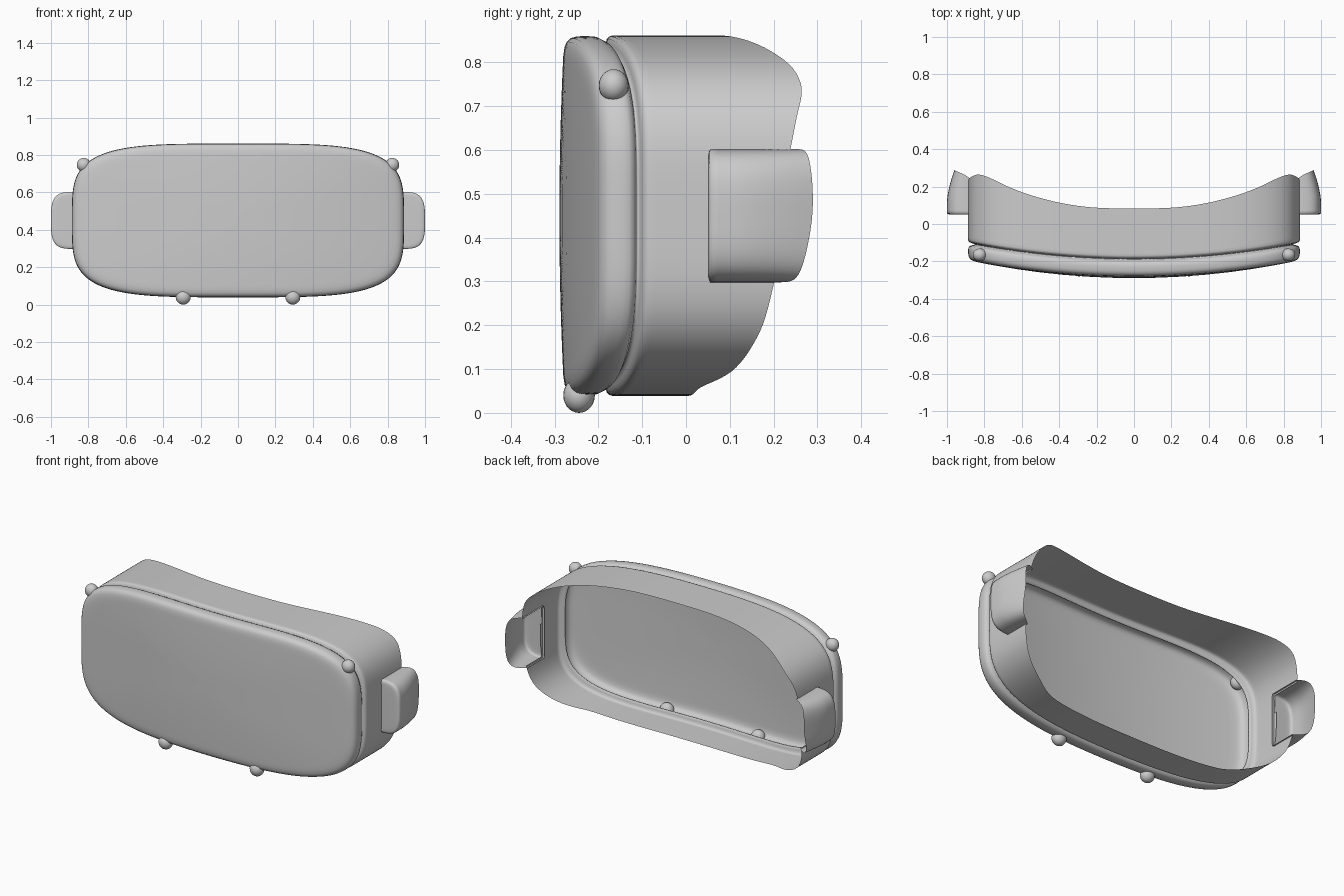
import bpy, bmesh, math

if "Cube" in bpy.data.objects:
    bpy.data.objects.remove(bpy.data.objects["Cube"])

A, B, ZC, SEG = 0.888, 0.411, 0.45, 224


def loft(name, rows, closed, cap=False):
    bm = bmesh.new()
    rings = [[bm.verts.new(p) for p in r] for r in rows]
    n = len(rings[0])
    for r0, r1 in zip(rings, rings[1:]):
        for i in range(n if closed else n - 1):
            j = (i + 1) % n
            bm.faces.new((r0[i], r0[j], r1[j], r1[i]))
    if cap:
        bm.faces.new(rings[-1])
    bmesh.ops.recalc_face_normals(bm, faces=bm.faces)
    return finish(name, bm)


def finish(name, bm):
    me = bpy.data.meshes.new(name)
    bm.to_mesh(me)
    bm.free()
    for p in me.polygons:
        p.use_smooth = True
    ob = bpy.data.objects.new(name, me)
    bpy.context.collection.objects.link(ob)
    return ob


def outline(th, inset=0.0, f=1.0):
    c, s = math.cos(th), math.sin(th)
    r = (c ** 4 + s ** 4) ** -0.25 * f
    return (A - inset) * c * r, (B - inset) * s * r


def bow(x):
    return 0.085 * (x / 0.885) ** 2


# Contoured rear edge: (angle parameter, y)
KEYS = [(-90, .005), (-65, .03), (-50, .10), (-40, .13), (-22, .175), (-8, .2), (0, .22),
        (8, .24), (28, .267), (35, .26), (44, .24), (63, .17), (78, .115), (87, .085), (90, .08)]


def key_y(t):
    t = max(-90, min(90, t))
    for (t0, y0), (t1, y1) in zip(KEYS, KEYS[1:]):
        if t <= t1:
            return y0 + (y1 - y0) * (t - t0) / (t1 - t0)
    return KEYS[-1][1]


def rear_y(th):
    c, s = math.cos(th), math.sin(th)
    t = math.degrees(math.atan2(s * abs(s), c * c))
    return sum(key_y(t + d) for d in (-4, -2, 0, 2, 4)) / 5


# Shell: wall, groove, rim and front lens as one surface
angles = [2 * math.pi * i / SEG for i in range(SEG)]
rows = []
WALL = 20
for k in range(WALL + 1):
    row = []
    for th in angles:
        x, z = outline(th)
        y0, y1 = rear_y(th), -0.168 + bow(x)
        row.append((x, y0 + (y1 - y0) * k / WALL, ZC + z))
    rows.append(row)
PROFILE = [(.002, -.175), (.008, -.181), (.02, -.184), (.034, -.186), (.036, -.190),
           (.022, -.195), (.008, -.203), (.002, -.215), (.001, -.23), (.002, -.25),
           (.006, -.263), (.014, -.272), (.026, -.277), (.045, -.280)]
for inset, y in PROFILE:
    pts = [outline(th, inset) for th in angles]
    rows.append([(x, y + bow(x), ZC + z) for x, z in pts])
for f in (.95, .88, .75, .6, .45, .3, .15, .03):
    pts = [outline(th, .045, f) for th in angles]
    rows.append([(x, -.280 - .009 * (1 - f * f) + bow(x), ZC + z) for x, z in pts])
shell = loft("goggle_shell", rows, True, True)

# Openings in the wall behind the hollow strap tabs
bm = bmesh.new()
bm.from_mesh(shell.data)
gone = []
for face in bm.faces:
    c = face.calc_center_median()
    if abs(c.x) > .8 and abs(c.z - ZC) < .138 and c.y > .062:
        gone.append(face)
bmesh.ops.delete(bm, geom=gone, context='FACES')
bm.to_mesh(shell.data)
bm.free()

# Strap tabs, hollow and open at the rear
N = 40
for side, label in ((1, "right"), (-1, "left")):
    rows = []
    steps = [(0, 0, .86), (0, .75, .88), (.004, .88, .92), (.012, .95, .96), (.03, 1, 1)]
    steps += [(k / 10, 1, 1) for k in range(1, 11)]
    for i, (u, ps, zs) in enumerate(steps):
        row = []
        for k in range(N + 1):
            t = k / N
            phi = math.pi * (t - .5)
            c, s = max(0, math.cos(phi)), math.sin(phi)
            r = (c ** 3.5 + abs(s) ** 3.5) ** (-1 / 3.5)
            end = .20 + .04 * t + .068 * max(0, math.sin(math.pi * t)) ** .8
            y = .05 + (end - .05) * u
            depth = .125 - .04 * max(0, (y - .12) / .17) ** 1.5
            row.append((side * (.875 + depth * c * r * ps), y, ZC + .152 * s * r * zs))
        rows.append(row)
    loft("strap_tab_" + label, rows, False)

# Small rounded nubs on the rim
for side, label in ((1, "right"), (-1, "left")):
    for part, loc, scale in (("upper_nub_", (.825, -.165, .747), (.037, .034, .037)),
                             ("lower_nub_", (.293, -.244, .040), (.040, .036, .040))):
        bm = bmesh.new()
        bmesh.ops.create_uvsphere(bm, u_segments=24, v_segments=14, radius=1)
        ob = finish(part + label, bm)
        ob.location = (side * loc[0], loc[1], loc[2])
        ob.scale = scale
